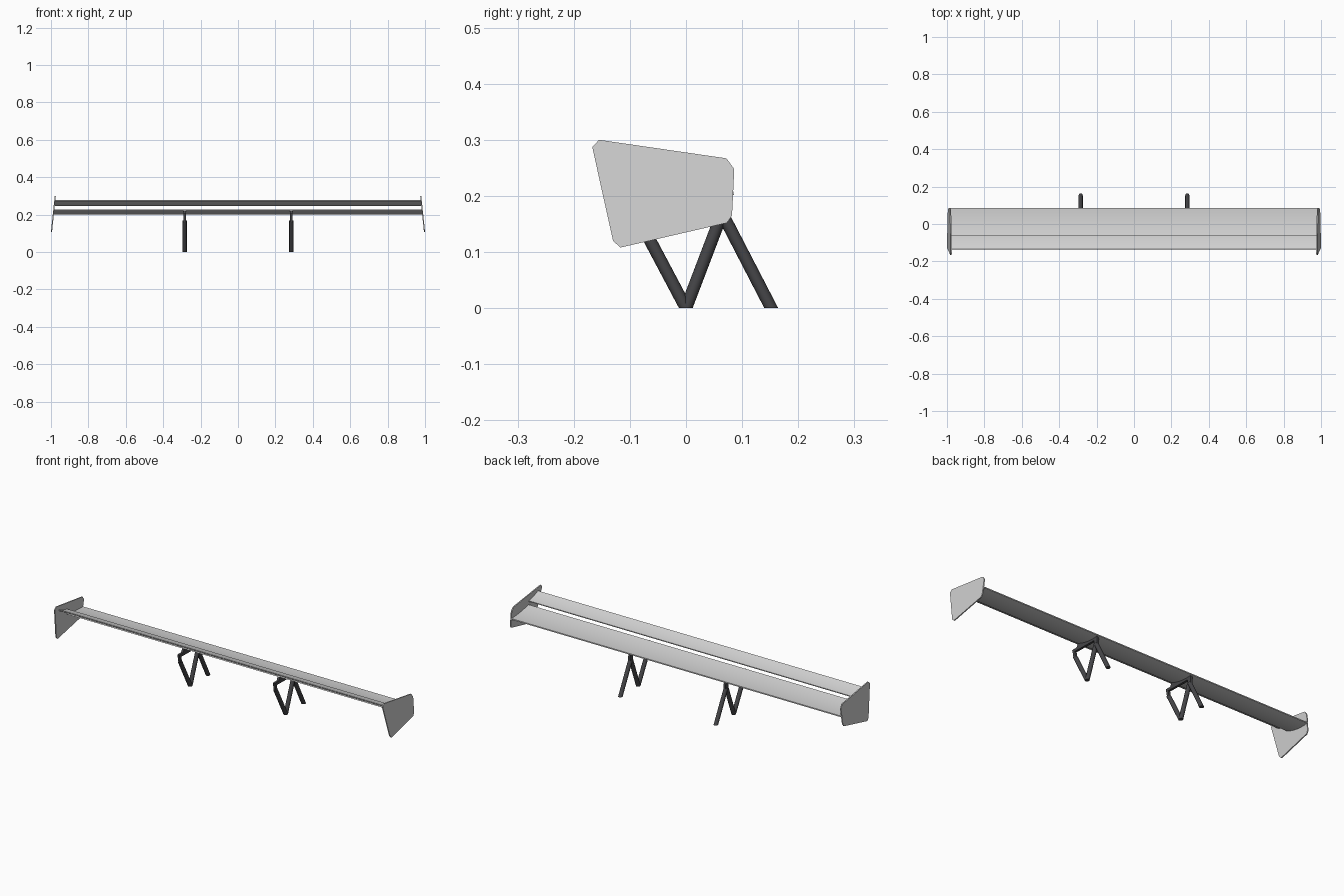
import bpy, bmesh, math
from mathutils import Vector

cube = bpy.data.objects.get("Cube")
if cube:
    bpy.data.objects.remove(cube)


def material(name, rgb):
    m = bpy.data.materials.new(name)
    m.use_nodes = True
    m.diffuse_color = (*rgb, 1)
    m.node_tree.nodes["Principled BSDF"].inputs["Base Color"].default_value = (*rgb, 1)
    return m


LIGHT = material("light grey", (0.63, 0.63, 0.63))
DARK = material("dark grey", (0.06, 0.06, 0.065))


def finish(bm, name, mat, smooth=False):
    bmesh.ops.recalc_face_normals(bm, faces=bm.faces)
    mesh = bpy.data.meshes.new(name)
    bm.to_mesh(mesh)
    bm.free()
    mesh.materials.append(mat)
    obj = bpy.data.objects.new(name, mesh)
    bpy.context.collection.objects.link(obj)
    if smooth:
        bpy.ops.object.select_all(action="DESELECT")
        obj.select_set(True)
        bpy.context.view_layer.objects.active = obj
        bpy.ops.object.shade_smooth_by_angle(angle=math.radians(35))
    return obj


def extrude_profile(name, profile, x0, x1, mat, smooth=False):
    """Solid from a y-z outline; x0 and x1 give the end x at each height."""
    bm = bmesh.new()
    ends = [[bm.verts.new((fx(z), y, z)) for y, z in profile] for fx in (x0, x1)]
    bm.faces.new(ends[0])
    bm.faces.new(ends[1])
    n = len(profile)
    for i in range(n):
        j = (i + 1) % n
        bm.faces.new((ends[0][i], ends[0][j], ends[1][j], ends[1][i]))
    return finish(bm, name, mat, smooth)


def plate_x(z):
    """Inner face of the outward-leaning end plates."""
    return 0.974 + (0.3 - z) * 0.105


def blade(name, a, b, c, thickness, steps=10):
    """Thin curved wing element: a quadratic camber line given thickness."""
    a, b, c = Vector(a), Vector(b), Vector(c)
    top, bottom = [], []
    for i in range(steps + 1):
        t = i / steps
        p = a * (1 - t) ** 2 + b * 2 * t * (1 - t) + c * t * t
        d = ((b - a) * (1 - t) + (c - b) * t).normalized()
        half = Vector((-d.y, d.x)) * thickness * (0.3 + 0.8 * t * (1 - t))
        top.append(p + half)
        bottom.append(p - half)
    outline = [tuple(p) for p in top + bottom[::-1]]
    extrude_profile(name, outline, lambda z: -plate_x(z), plate_x, LIGHT, True)


def tube(name, x, start, end, radius):
    """Round strut in a y-z plane, cut level at both ends."""
    slope = (Vector(end) - Vector(start)).normalized()
    bm = bmesh.new()
    rings = []
    for y, z in (start, end):
        rings.append([bm.verts.new((x + radius * math.cos(k * math.tau / 16),
                                    y + radius / slope.y * math.sin(k * math.tau / 16), z))
                      for k in range(16)])
    bm.faces.new(rings[0])
    bm.faces.new(rings[1])
    for k in range(16):
        j = (k + 1) % 16
        bm.faces.new((rings[0][k], rings[0][j], rings[1][j], rings[1][k]))
    finish(bm, name, DARK, True)


# Wing elements: wide lower blade and narrow raised flap
blade("main_blade", (-0.06, 0.226), (0.01, 0.2), (0.085, 0.205), 0.01)
blade("upper_flap", (-0.134, 0.275), (-0.1, 0.252), (-0.058, 0.248), 0.008)

# End plates with clipped corners
plate = [(-0.167, 0.287), (-0.155, 0.3), (0.072, 0.267), (0.086, 0.248),
         (0.082, 0.165), (0.073, 0.152), (-0.117, 0.108), (-0.13, 0.12)]
for side, s in (("left", 1), ("right", -1)):
    extrude_profile(side + "_end_plate", plate, lambda z: s * plate_x(z),
                    lambda z: s * (plate_x(z) + 0.006), LIGHT)

# Supports: three round struts and a flat bracket under the blade
bracket = [(-0.09, 0.15), (-0.077, 0.15), (-0.084, 0.19), (0.055, 0.187),
           (0.055, 0.16), (0.078, 0.16), (0.076, 0.204), (0.02, 0.204),
           (-0.04, 0.216), (-0.06, 0.222), (-0.07, 0.205), (-0.102, 0.205)]
for side, x in (("left", 0.285), ("right", -0.285)):
    tube(side + "_front_strut", x, (0, 0), (-0.086, 0.162), 0.011)
    tube(side + "_middle_strut", x, (0, 0), (0.064, 0.168), 0.011)
    tube(side + "_rear_strut", x, (0.152, 0), (0.065, 0.168), 0.011)
    extrude_profile(side + "_bracket", bracket, lambda z: x - 0.006,
                    lambda z: x + 0.006, DARK)
